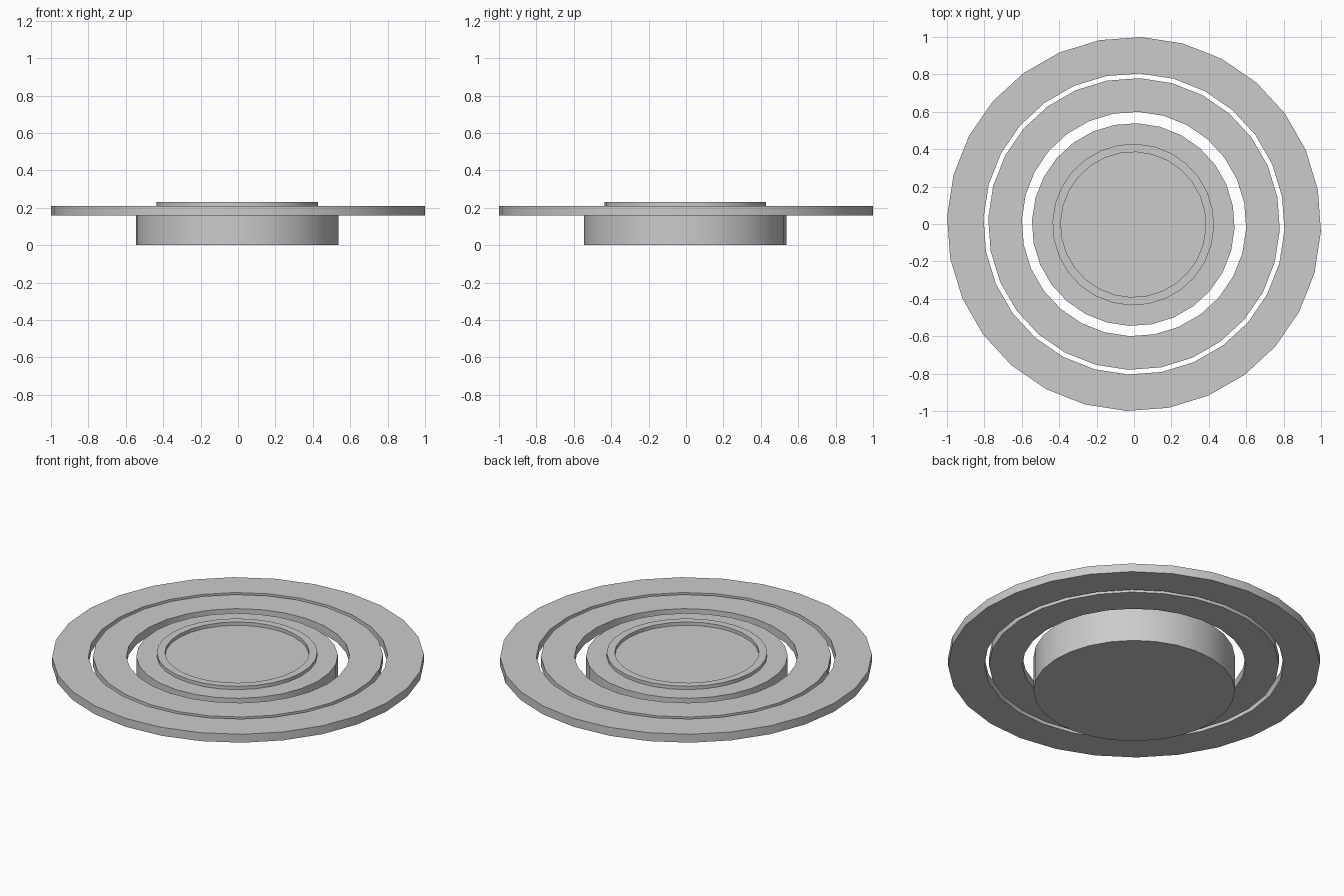
import bpy, math

if "Cube" in bpy.data.objects:
    bpy.data.objects.remove(bpy.data.objects["Cube"])

SIDES = 28


def lathe(name, profile, phase, closed, center=(0, 0)):
    """Spin a (radius, z) profile; open profiles are capped at both ends."""
    n, verts, faces = len(profile), [], []
    for i in range(SIDES):
        a = math.radians(phase) + i * math.tau / SIDES
        for r, z in profile:
            verts.append((center[0] + r * math.cos(a), center[1] + r * math.sin(a), z))
    for i in range(SIDES):
        j = (i + 1) % SIDES
        for k in range(n if closed else n - 1):
            m = (k + 1) % n
            faces.append((i * n + k, j * n + k, j * n + m, i * n + m))
    if not closed:
        faces.append([i * n for i in reversed(range(SIDES))])
        faces.append([i * n + n - 1 for i in range(SIDES)])
    mesh = bpy.data.meshes.new(name)
    mesh.from_pydata(verts, [], faces)
    obj = bpy.data.objects.new(name, mesh)
    bpy.context.collection.objects.link(obj)
    bpy.ops.object.select_all(action='DESELECT')
    bpy.context.view_layer.objects.active = obj
    obj.select_set(True)
    bpy.ops.object.shade_smooth_by_angle(angle=math.radians(30))
    return obj


def ring(name, inner, outer, z0, z1):
    return lathe(name, [(inner, z0), (outer, z0), (outer, z1), (inner, z1)], -2.3, True)


# Two flat floating rings
ring("outer_ring", 0.805, 1.0, 0.16, 0.21)
ring("middle_ring", 0.60, 0.78, 0.16, 0.21)

# Central drum with a raised rim around a shallow recess
lathe("central_drum",
      [(0.542, 0), (0.542, 0.21), (0.432, 0.21), (0.432, 0.23), (0.388, 0.23), (0.388, 0.21)],
      -2.3, False, (-0.004, -0.003))
